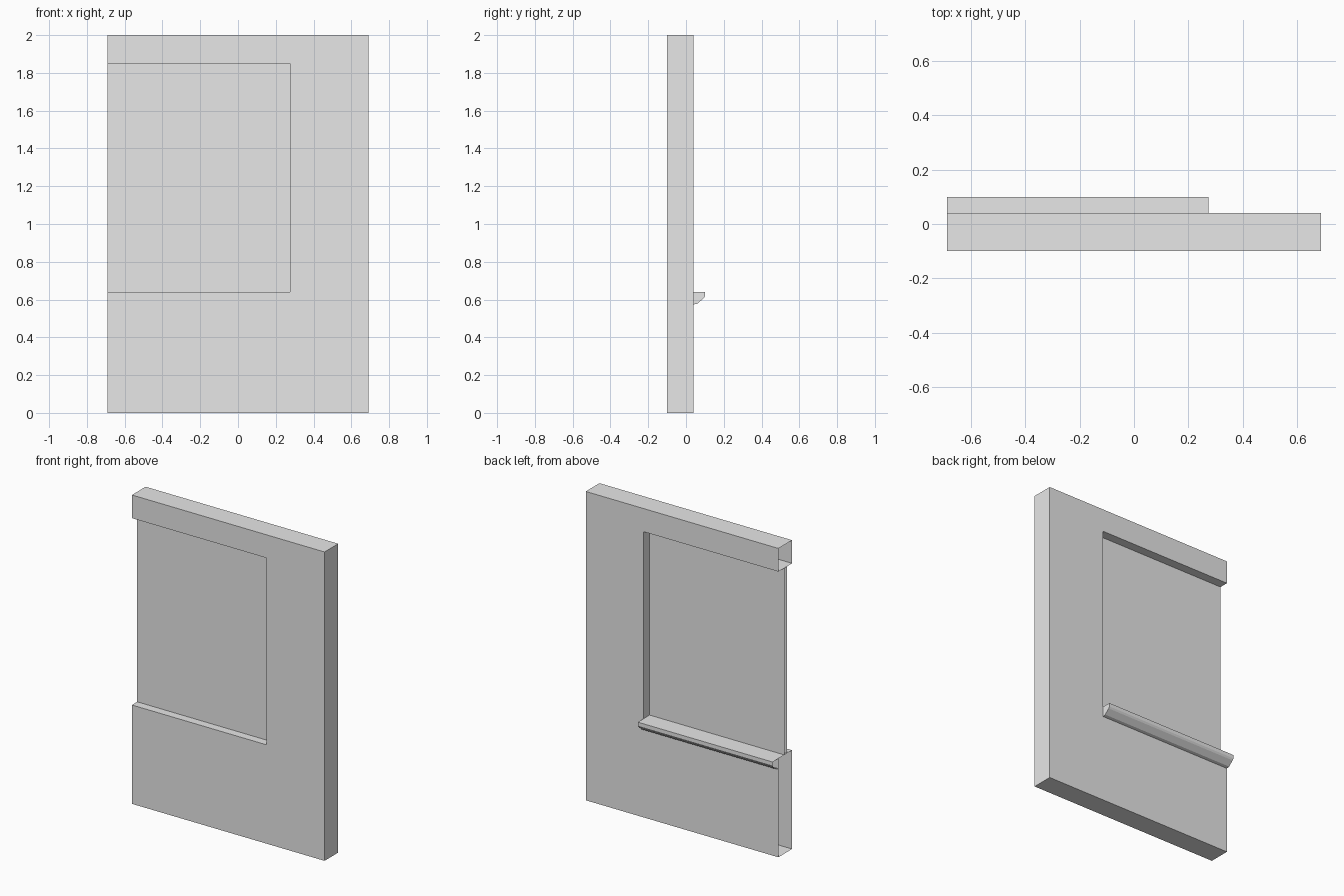
import bpy
import bmesh
from mathutils import Vector

cube = bpy.data.objects.get("Cube")
if cube:
    bpy.data.objects.remove(cube, do_unlink=True)

LEFT, RIGHT, TOP = -0.69, 0.69, 2.0           # wall outline
JAMB, LEDGE, HEAD = 0.275, 0.64, 1.85         # window opening
FRONT, BACK = -0.10, 0.04                     # wall thickness

plaster = bpy.data.materials.new("plain_grey")
plaster.use_nodes = True
grey = (0.8, 0.8, 0.8, 1.0)
plaster.diffuse_color = grey
plaster.node_tree.nodes["Principled BSDF"].inputs["Base Color"].default_value = grey


def prism(name, points, sweep):
    """Extrude a closed profile along sweep, leaving the cut end at LEFT open."""
    bm = bmesh.new()
    face = bm.faces.new([bm.verts.new(p) for p in points])
    grown = bmesh.ops.extrude_face_region(bm, geom=[face], use_keep_orig=True)
    moved = [v for v in grown["geom"] if isinstance(v, bmesh.types.BMVert)]
    bmesh.ops.translate(bm, verts=moved, vec=Vector(sweep))
    bmesh.ops.recalc_face_normals(bm, faces=bm.faces)
    open_end = [f for f in bm.faces
                if all(abs(v.co.x - LEFT) < 1e-4 for v in f.verts)]
    bmesh.ops.delete(bm, geom=open_end, context="FACES")
    mesh = bpy.data.meshes.new(name)
    bm.to_mesh(mesh)
    bm.free()
    mesh.materials.append(plaster)
    obj = bpy.data.objects.new(name, mesh)
    bpy.context.collection.objects.link(obj)
    return obj


# Wall section wrapped around the opening
outline = [(LEFT, 0), (RIGHT, 0), (RIGHT, TOP), (LEFT, TOP),
           (LEFT, HEAD), (JAMB, HEAD), (JAMB, LEDGE), (LEFT, LEDGE)]
prism("wall", [(x, FRONT, z) for x, z in outline], (0, BACK - FRONT, 0))

# Thin panel set inside the opening
panel = [(LEFT, LEDGE), (JAMB, LEDGE), (JAMB, HEAD), (LEFT, HEAD)]
prism("window_panel", [(x, -0.046, z) for x, z in panel], (0, 0.026, 0))

# Moulded sill projecting from the back
sill = [(BACK, LEDGE), (0.10, LEDGE), (0.10, 0.617), (0.093, 0.606),
        (0.06, 0.578), (BACK, 0.574)]
prism("window_sill", [(LEFT, y, z) for y, z in sill], (JAMB - LEFT, 0, 0))
